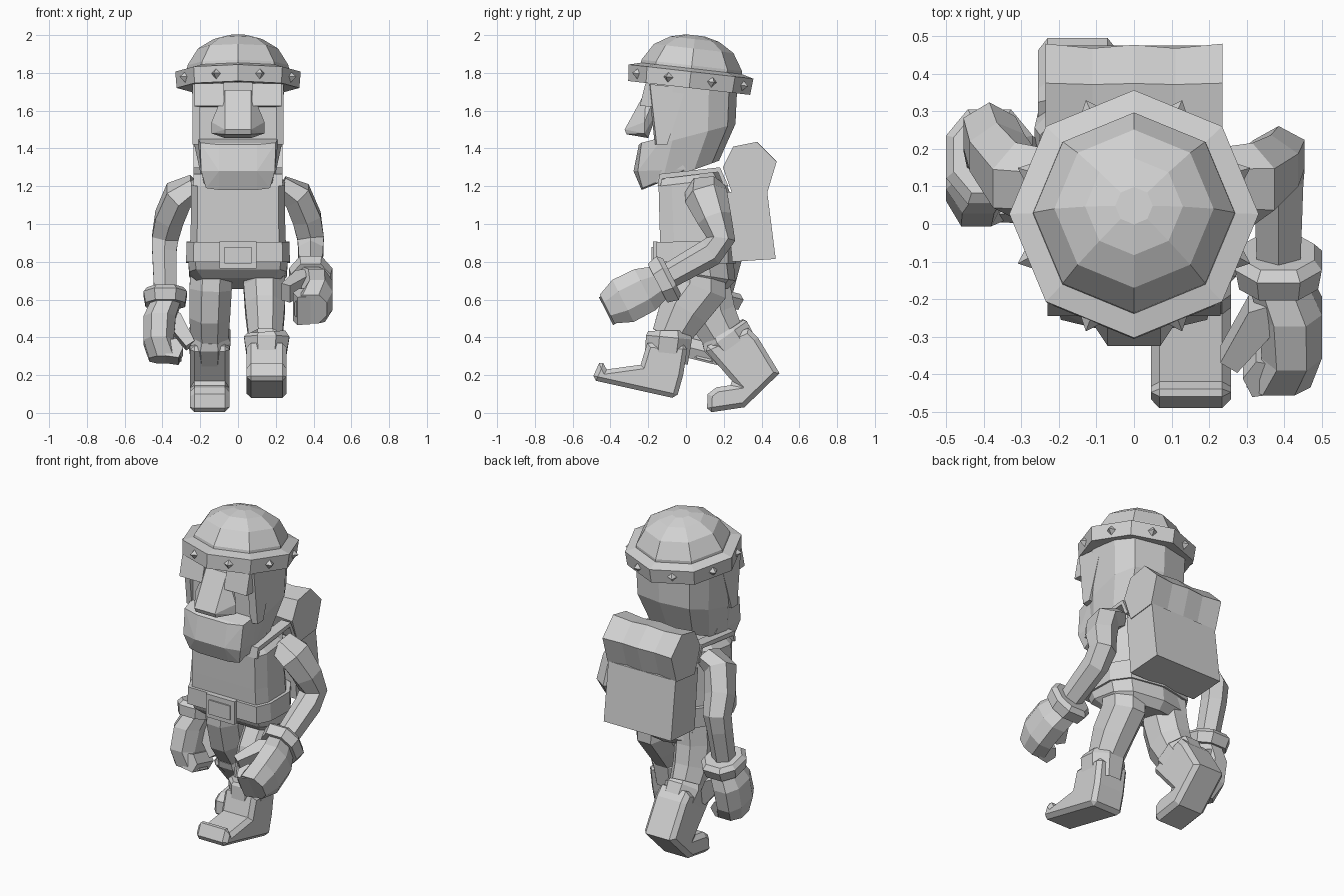
import bpy, bmesh, math
from mathutils import Vector, Matrix

grey = bpy.data.materials.new("plain grey")
grey.diffuse_color = (0.64, 0.64, 0.64, 1)


def finish(name, bm, bevel=0):
    bmesh.ops.recalc_face_normals(bm, faces=bm.faces[:])
    me = bpy.data.meshes.new(name)
    bm.to_mesh(me)
    bm.free()
    me.materials.append(grey)
    ob = bpy.data.objects.new(name, me)
    bpy.context.collection.objects.link(ob)
    if bevel:
        m = ob.modifiers.new("chamfer", 'BEVEL')
        m.width, m.segments, m.angle_limit = bevel, 1, math.radians(86)
    return ob


def loft(name, rings, caps="se"):
    """Skin a list of equal-length point rings; caps names the ends to close."""
    bm = bmesh.new()
    vs = [[bm.verts.new(p) for p in r] for r in rings]
    n = len(vs[0])
    for a, b in zip(vs, vs[1:]):
        for i in range(n):
            j = (i + 1) % n
            bm.faces.new((a[i], a[j], b[j], b[i]))
    if "s" in caps:
        bm.faces.new(vs[0])
    if "e" in caps:
        bm.faces.new(vs[-1])
    return finish(name, bm)


def limb(name, secs, n=6, caps=""):
    """Faceted tube; sections are (centre, half width across x, half depth)."""
    pts = [Vector(s[0]) for s in secs]
    rings = []
    for i, (c, a, b) in enumerate(secs):
        d = (pts[min(i + 1, len(pts) - 1)] - pts[max(i - 1, 0)]).normalized()
        v = d.cross(Vector((1, 0, 0))).normalized()
        u = v.cross(d)
        ang = [(k + 0.5) * 2 * math.pi / n for k in range(n)]
        k = 1 / math.cos(math.pi / n)
        rings.append([pts[i] + u * a * k * math.cos(t) + v * b * k * math.sin(t) for t in ang])
    return loft(name, rings, caps)


def slab(name, profile, x0, x1, bevel=0):
    """Extrude a (y, z) side outline between two x positions."""
    bm = bmesh.new()
    sides = [[bm.verts.new((x, y, z)) for y, z in profile] for x in (x0, x1)]
    n = len(profile)
    for i in range(n):
        j = (i + 1) % n
        bm.faces.new((sides[0][i], sides[0][j], sides[1][j], sides[1][i]))
    for s in sides:
        bm.faces.new(s)
    return finish(name, bm, bevel)


def hull(name, pts, mirror=False):
    bm = bmesh.new()
    for x, y, z in pts:
        bm.verts.new((x, y, z))
        if mirror and x:
            bm.verts.new((-x, y, z))
    bmesh.ops.convex_hull(bm, input=bm.verts[:])
    bmesh.ops.delete(bm, geom=[v for v in bm.verts if not v.link_faces], context='VERTS')
    bmesh.ops.dissolve_limit(bm, angle_limit=0.03, verts=bm.verts[:], edges=bm.edges[:])
    return finish(name, bm)


def layer(w, f, b, zf, zb, cut=0.86):
    """Symmetric body or head ring, sloping from front to back."""
    half = [(cut * w, 0), (w, 0.2), (w, 0.65), (0.75 * w, 0.9)]
    half = half + [(0, 1)] + [(-x, t) for x, t in reversed(half)]
    return [(x, f + (b - f) * t, zf + (zb - zf) * t) for x, t in half]


# Helmet: eight-sided dome, band and studs, tipped slightly back
tilt = Matrix.Translation((0, 0.022, 1.765)) @ Matrix.Rotation(math.radians(-6.5), 4, 'X')


def octagon(r, z):
    return [tilt @ Vector((r * math.cos(k * math.pi / 4), r * math.sin(k * math.pi / 4), z)) for k in range(8)]


loft("helmet_dome", [octagon(r, z) for r, z in
                     ((0.27, 0.05), (0.268, 0.075), (0.212, 0.165), (0.13, 0.215), (0.05, 0.235))], "e")
loft("helmet_band", [octagon(r, z) for r, z in
                     ((0.23, -0.04), (0.325, -0.045), (0.332, 0.042), (0.265, 0.06))], "")
for k in range(8):
    turn = tilt @ Matrix.Rotation((k + 0.5) * math.pi / 4, 4, 'Z')
    hull("helmet_stud", [turn @ Vector(p) for p in
                         ((0.3, -0.03, 0), (0.3, 0.03, 0), (0.3, 0, 0.03), (0.3, 0, -0.03), (0.335, 0, 0))])

# Head, beard, nose and eyes
loft("head", [layer(0.19, -0.2, 0.175, 1.2, 1.335), layer(0.236, -0.155, 0.262, 1.42, 1.53),
              layer(0.243, -0.155, 0.27, 1.75, 1.70)], "s")
hull("beard", [(0.2, -0.235, 1.43), (0.1, -0.25, 1.42), (0.195, -0.255, 1.28), (0.1, -0.278, 1.28),
               (0.17, -0.23, 1.19), (0.1, -0.235, 1.18), (0.215, -0.12, 1.46), (0.2, 0, 1.29),
               (0.17, -0.1, 1.235)], True)
for s in (-1, 1):
    hull("sideburn", [(s * x, y, z) for x, e in ((0.2, 0), (0.242, 0.01)) for y, z in
                      ((-0.165 + e, 1.42), (-0.2 + e, 1.74), (0, 1.72), (-0.1, 1.42))])
hull("nose", [(0.07, -0.21, 1.71), (0.06, -0.245, 1.62), (0.075, -0.15, 1.6), (0.14, -0.22, 1.54),
              (0.14, -0.22, 1.48), (0.07, -0.325, 1.5), (0.07, -0.315, 1.475), (0.07, -0.2, 1.455),
              (0.07, -0.15, 1.71)], True)
for s in (-1, 1):
    slab("eye", [(-0.215, 1.745), (-0.15, 1.745), (-0.15, 1.62), (-0.245, 1.625)], s * 0.075, s * 0.23)

# Torso, belt with buckle, hips
loft("torso", [layer(0.255, -0.135, 0.24, 0.85, 0.85), layer(0.25, -0.14, 0.225, 1.0, 1.0),
               layer(0.25, -0.145, 0.2, 1.2, 1.24), layer(0.19, -0.13, 0.17, 1.26, 1.28)], "e")
loft("belt", [layer(0.25, -0.13, 0.24, 0.80, 0.79), layer(0.275, -0.155, 0.265, 0.80, 0.79),
              layer(0.272, -0.155, 0.265, 0.905, 0.91), layer(0.25, -0.135, 0.24, 0.905, 0.91)], "")
hull("buckle", [(0.097, -0.175, 0.765), (0.097, -0.175, 0.908), (0.097, -0.15, 0.765), (0.097, -0.15, 0.908)], True)
hull("buckle_plate", [(0.072, -0.183, 0.79), (0.072, -0.183, 0.878), (0.072, -0.175, 0.79), (0.072, -0.175, 0.878)], True)
loft("hips", [layer(0.22, -0.06, 0.22, 0.715, 0.655), layer(0.258, -0.11, 0.262, 0.76, 0.70),
              layer(0.265, -0.135, 0.25, 0.82, 0.82)], "s")

# Backpack, bedroll with a slightly sagging back, and shoulder straps
slab("backpack", [(0.21, 1.17), (0.43, 1.17), (0.475, 0.815), (0.245, 0.8)], -0.23, 0.23)
roll = [(0.195, 1.3), (0.25, 1.41), (0.375, 1.435), (0.48, 1.33), (0.43, 1.165), (0.25, 1.145)]
loft("bedroll", [[(x, 0.33 + (y - 0.33) * k, 1.29 + (z - 1.29) * k) for y, z in roll]
                 for x, k in ((-0.235, 1), (-0.11, 0.92), (0, 0.98), (0.11, 0.92), (0.235, 1))])
for s in (-1, 1):
    slab("strap", [(-0.15, 1.2), (-0.14, 1.265), (0.18, 1.3), (0.225, 1.2),
                   (0.2, 1.2), (0.17, 1.275), (-0.125, 1.24), (-0.135, 1.2)], s * 0.17, s * 0.235)

# Arms, with the near one swung forward and the far one hanging
limb("front_arm", [((0.225, 0.10, 1.2), 0.055, 0.09), ((0.315, 0.105, 1.15), 0.075, 0.1),
                   ((0.365, 0.15, 1.03), 0.075, 0.08), ((0.385, 0.185, 0.92), 0.07, 0.066),
                   ((0.385, 0.13, 0.85), 0.066, 0.066), ((0.385, -0.1, 0.72), 0.058, 0.058)])
limb("rear_arm", [((-0.225, 0.10, 1.2), 0.055, 0.09), ((-0.315, 0.115, 1.15), 0.075, 0.1),
                  ((-0.365, 0.19, 1.03), 0.075, 0.08), ((-0.385, 0.245, 0.93), 0.07, 0.07),
                  ((-0.39, 0.23, 0.85), 0.064, 0.064), ((-0.385, 0.175, 0.62), 0.058, 0.058)])


# Hands: glove cuff, closed palm and thumb along a chosen direction
def hand(name, wrist, direction, side):
    d = Vector(direction).normalized()
    v = d.cross(Vector((side, 0, 0))).normalized()
    u = v.cross(d)

    def at(a, b, c):
        return Vector(wrist) + u * a + v * b + d * c

    def ring(w, h, c, off=0):
        return [at(off + w * x, h * y, c) for x, y in
                ((1, .45), (.5, 1), (-.5, 1), (-1, .45), (-1, -.45), (-.5, -1), (.5, -1), (1, -.45))]

    loft(name + "_cuff", [ring(0.095, 0.105, 0), ring(0.115, 0.13, 0.025), ring(0.105, 0.115, 0.085)])
    loft(name + "_palm", [ring(0.08, 0.095, 0.08), ring(0.085, 0.122, 0.16, 0.03),
                          ring(0.08, 0.125, 0.29, 0.035), ring(0.085, 0.085, 0.385, 0)], "e")
    hull(name + "_fingers", [at(a, b, c) for b in (-0.09, 0.075) for a, c in
                             ((0, 0.3), (0, 0.385), (-0.07, 0.395), (-0.095, 0.34), (-0.06, 0.29))])
    hull(name + "_thumb", [at(a, b, c) for b in (0.0, 0.1) for a, c in
                           ((-0.02, 0.11), (-0.02, 0.2), (-0.08, 0.13), (-0.12, 0.21), (-0.155, 0.28), (-0.11, 0.31))])


hand("front_hand", (0.385, -0.075, 0.725), (0, -0.86, -0.44), 1)
hand("rear_hand", (-0.385, 0.185, 0.655), (0, -0.24, -0.97), -1)

# Legs: trousers
limb("front_thigh", [((0.138, 0.08, 0.78), 0.11, 0.13), ((0.14, 0.075, 0.66), 0.11, 0.145),
                     ((0.143, -0.01, 0.55), 0.105, 0.135), ((0.145, -0.085, 0.4), 0.09, 0.1)], 8)
limb("rear_thigh", [((-0.138, 0.10, 0.78), 0.11, 0.13), ((-0.145, 0.10, 0.66), 0.112, 0.135),
                    ((-0.15, 0.135, 0.52), 0.108, 0.13), ((-0.15, 0.2, 0.4), 0.098, 0.11)], 8)

# Boots, each a side outline with chamfered edges, plus a flared boot top
slab("front_boot", [(-0.205, 0.37), (-0.24, 0.255), (-0.42, 0.23), (-0.45, 0.285), (-0.5, 0.175),
                    (-0.05, 0.075), (-0.015, 0.2), (0.01, 0.36)], 0.045, 0.258, 0.025)
limb("front_boot_top", [((0.15, -0.105, 0.27), 0.1, 0.115), ((0.152, -0.09, 0.4), 0.12, 0.122),
                        ((0.15, -0.09, 0.43), 0.1, 0.11)], 8, "e")
slab("rear_boot", [(0.09, 0.345), (0.26, 0.15), (0.16, 0.135), (0.115, 0.1), (0.11, 0),
                   (0.31, 0.03), (0.495, 0.21), (0.38, 0.4), (0.33, 0.45)], -0.255, -0.045, 0.025)
limb("rear_boot_top", [((-0.15, 0.28, 0.31), 0.1, 0.12), ((-0.152, 0.21, 0.405), 0.113, 0.138),
                       ((-0.15, 0.195, 0.43), 0.1, 0.125)], 8, "e")
